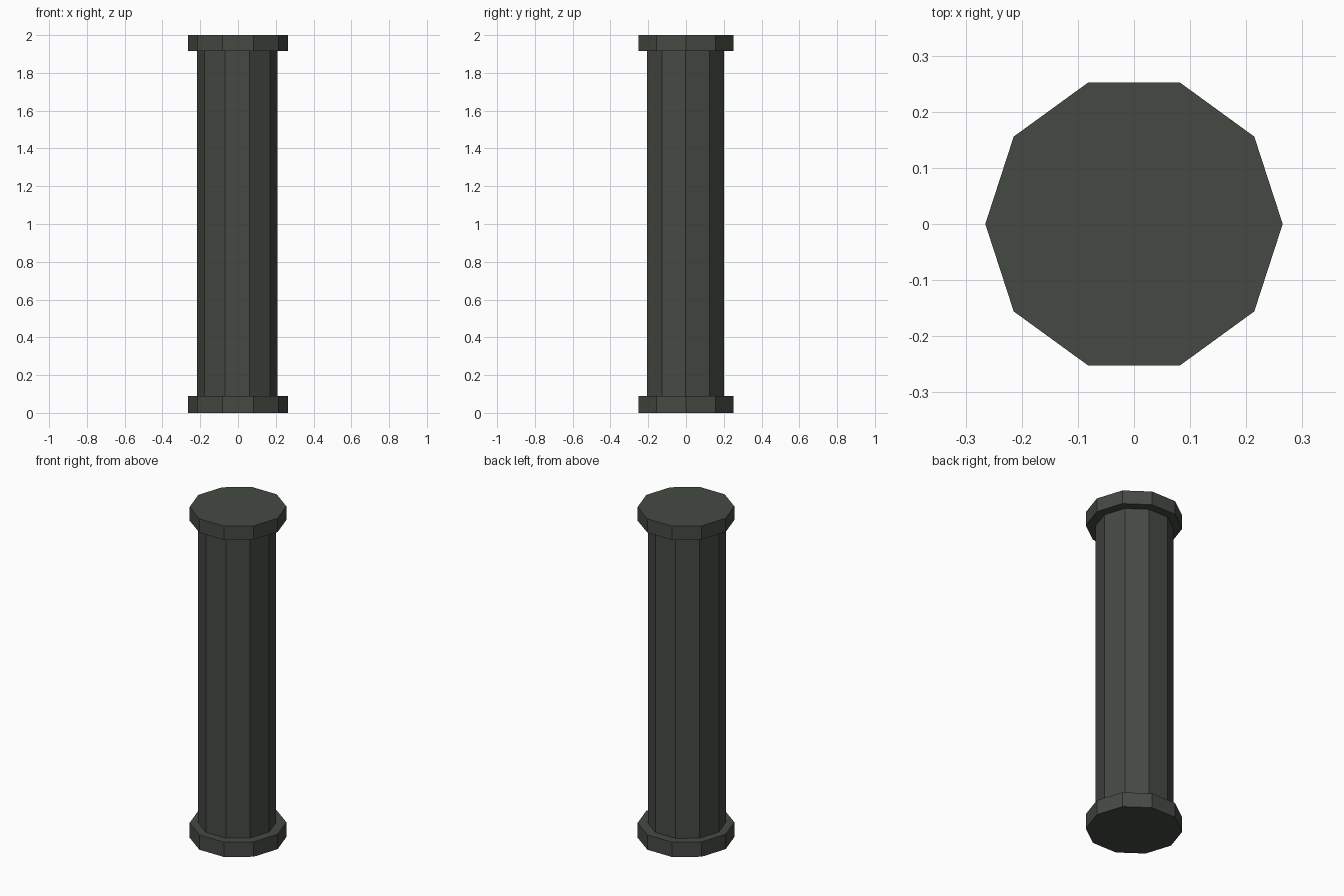
import bpy
import math

default_cube = bpy.data.objects.get("Cube")
if default_cube:
    bpy.data.objects.remove(default_cube, do_unlink=True)

SIDES = 10
HEIGHT = 2.0
CAP_RADIUS = 0.265
SHAFT_RADIUS = 0.214
BASE_TOP = 0.09
CAPITAL_BOTTOM = 1.917

# Dark grey-green stone
stone = bpy.data.materials.new("dark_stone")
stone.use_nodes = True
color = (0.06, 0.068, 0.056, 1.0)
stone.diffuse_color = color
stone.node_tree.nodes["Principled BSDF"].inputs["Base Color"].default_value = color


def drum(name, radius, bottom, top, x=0.0, y=0.0):
    """Flat-sided ten-sided drum with a corner on the x axis."""
    bpy.ops.mesh.primitive_cylinder_add(
        vertices=SIDES, radius=radius, depth=top - bottom,
        location=(x, y, (bottom + top) / 2), rotation=(0, 0, math.pi / 2))
    obj = bpy.context.object
    obj.name = name
    obj.data.name = name
    obj.data.materials.append(stone)
    return obj


# Base, shaft and capital
drum("column_base", CAP_RADIUS, 0, BASE_TOP)
drum("column_shaft", SHAFT_RADIUS, BASE_TOP, CAPITAL_BOTTOM, x=-0.004, y=-0.002)
drum("column_capital", CAP_RADIUS, CAPITAL_BOTTOM, HEIGHT)
